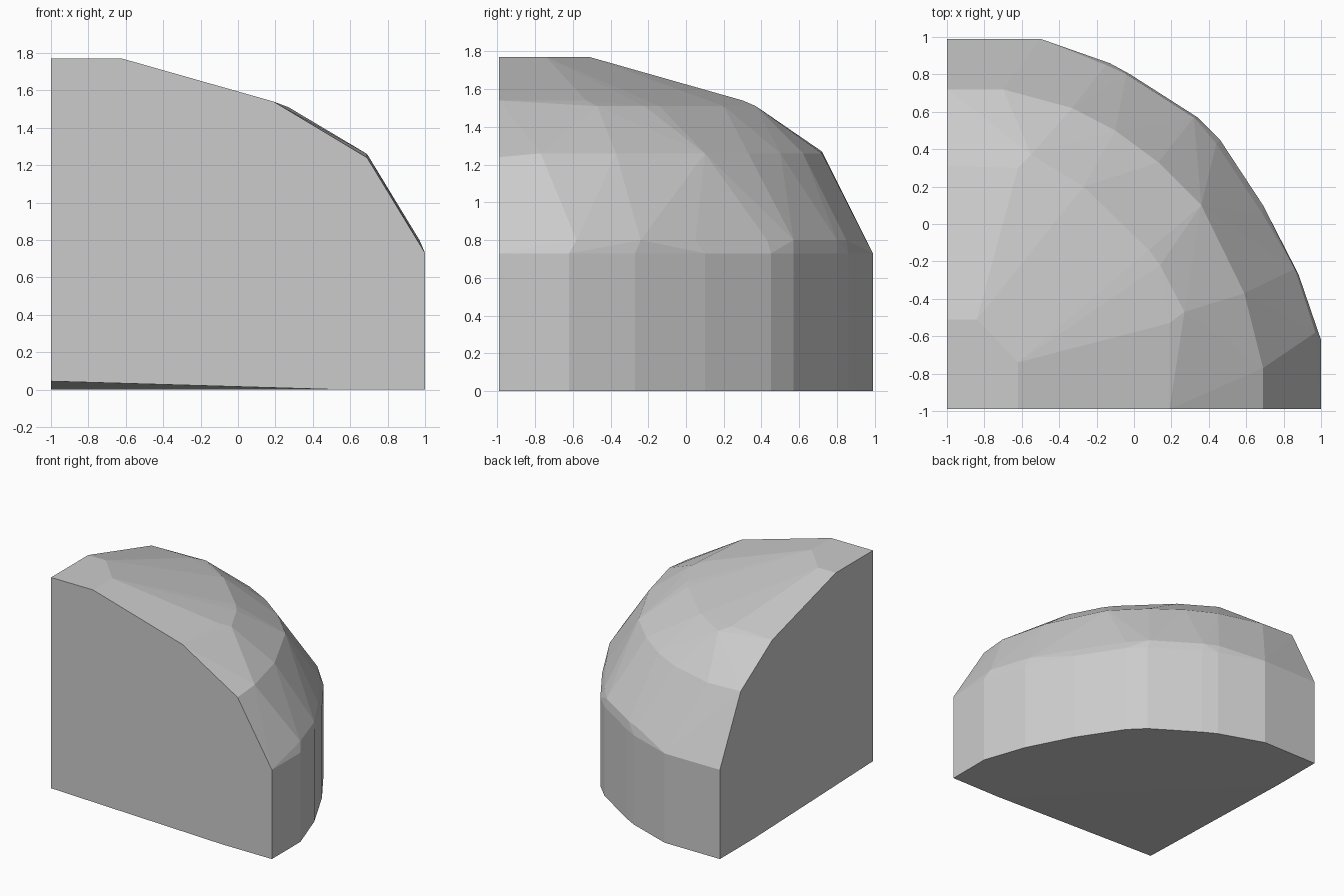
import bpy
import bmesh
import math

if "Cube" in bpy.data.objects:
    bpy.data.objects.remove(bpy.data.objects["Cube"])

LEFT, FRONT = -1.0, -0.99
WALL_TOP = 0.73

# Faceted quarter-round plan of the vertical wall (x, y)
plan = [(1, FRONT), (1, -0.62), (0.88, -0.27), (0.69, 0.10), (0.46, 0.45),
        (0.34, 0.57), (-0.02, 0.80), (-0.13, 0.86), (-0.50, 0.99), (LEFT, 0.99)]

# Dome outline on the two flat cut faces: front (x, z) and left (y, z)
front_profile = [(LEFT, 1.77), (-0.62, 1.77), (0.19, 1.54), (0.69, 1.24)]
left_profile = [(-0.51, 1.77), (0.31, 1.535), (0.72, 1.27)]

# Dome facet corners, ring by ring: height, then (x, y) points
rings = [
    (1.77, [(-0.62, -0.74), (-0.84, -0.51)]),
    (1.54, [(0.19, -0.53), (-0.62, 0.30)]),
    (1.51, [(0.27, -0.47), (0.14, -0.22), (0.08, -0.14), (-0.27, 0.20), (-0.55, 0.37)]),
    (1.26, [(0.69, -0.77), (0.61, -0.47), (0.59, -0.37), (0.36, 0.10), (0.13, 0.33),
            (-0.04, 0.42), (-0.10, 0.50), (-0.33, 0.62), (-0.70, 0.72)]),
    (0.80, [(0.97, -0.58), (0.86, -0.24), (0.69, 0.05), (0.44, 0.43),
            (0.32, 0.57), (-0.04, 0.80), (-0.15, 0.85)]),
]

points = [(x, y, z) for x, y in plan for z in (0, WALL_TOP)]
points += [(x, FRONT, z) for x, z in front_profile]
points += [(LEFT, y, z) for y, z in left_profile]
points += [(x, y, z) for z, ring in rings for x, y in ring]

# Slightly lifted inner corner of the base
points += [(LEFT, FRONT, 0.045), (0.55, FRONT, 0), (LEFT, 0.55, 0)]

# Wrap the facets into one closed solid
bm = bmesh.new()
for p in points:
    bm.verts.new(p)
bmesh.ops.convex_hull(bm, input=bm.verts[:])
loose = [v for v in bm.verts if not v.link_faces]
bmesh.ops.delete(bm, geom=loose, context='VERTS')
bmesh.ops.dissolve_limit(bm, angle_limit=math.radians(0.8),
                         verts=bm.verts[:], edges=bm.edges[:])
bmesh.ops.recalc_face_normals(bm, faces=bm.faces[:])

mesh = bpy.data.meshes.new("quarter_dome")
bm.to_mesh(mesh)
bm.free()
bpy.context.collection.objects.link(bpy.data.objects.new("quarter_dome", mesh))
